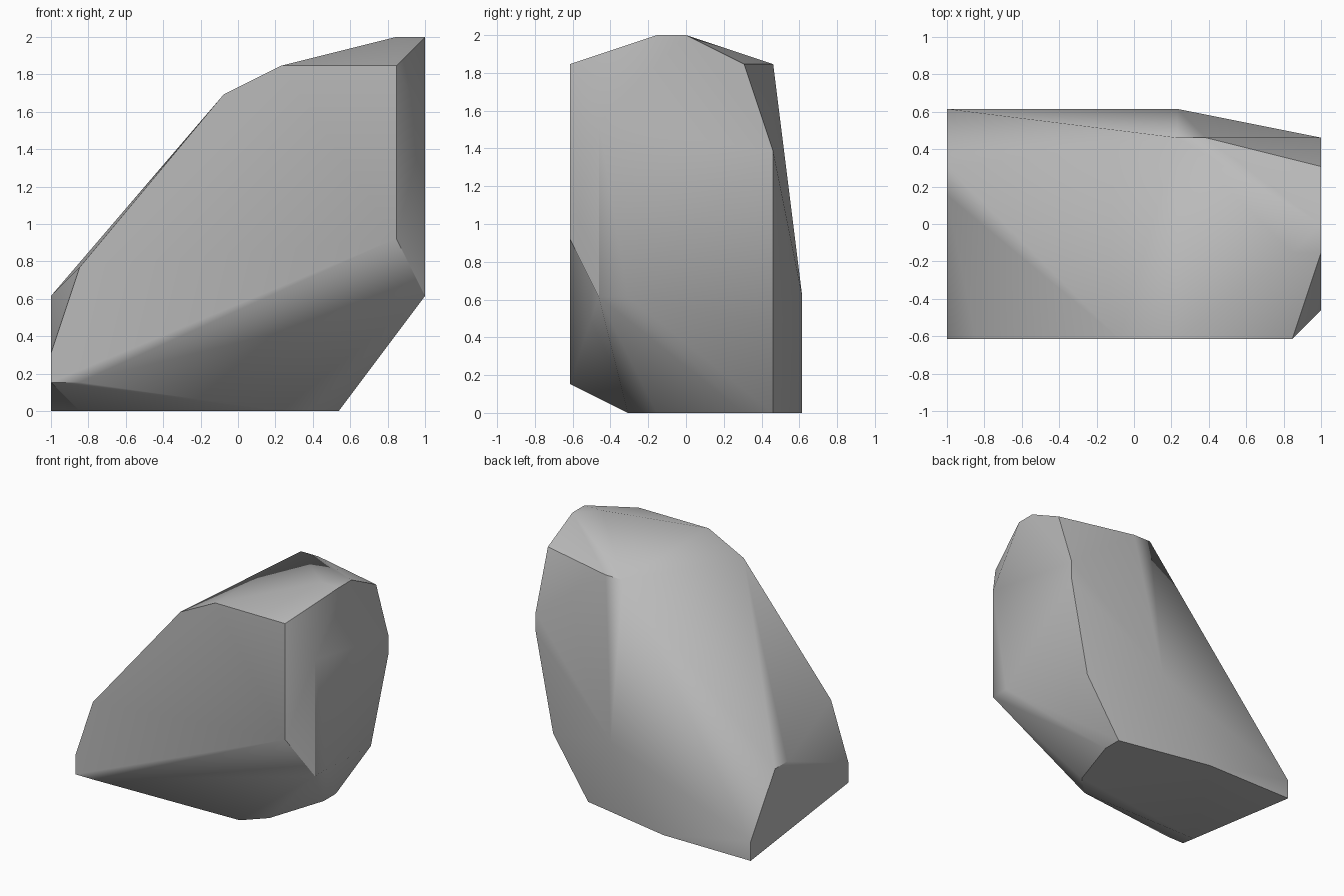
import bpy
import bmesh
import math

if "Cube" in bpy.data.objects:
    bpy.data.objects.remove(bpy.data.objects["Cube"], do_unlink=True)

UNIT = 2 / 13  # corners lie on a lattice of 13 x 8 x 13 cells

stone = bpy.data.materials.new("grey stone")
stone.use_nodes = True
colour = (0.5, 0.5, 0.5, 1)
stone.diffuse_color = colour
stone.node_tree.nodes["Principled BSDF"].inputs["Base Color"].default_value = colour

# Corners of the boulder, grouped by the side they belong to
front = [(0, 0, 1), (1, 0, 1), (0, 0, 2), (1, 0, 5), (6, 0, 11),
         (8, 0, 12), (12, 0, 12), (12, 0, 6)]
right_end = [(13, 1, 4), (13, 2, 4), (13, 1, 10), (13, 3, 13), (13, 4, 13),
             (13, 6, 12), (13, 7, 9), (13, 7, 8), (12, 7, 3)]
top = [(12, 3, 13), (9, 7, 12), (8, 7, 12)]
left_end = [(0, 5, 4), (0, 6, 4), (0, 8, 1), (0, 8, 0)]
back = [(8, 8, 4), (5, 8, 0)]
base = [(1, 2, 0), (8, 2, 0), (9, 3, 0), (10, 6, 0), (10, 7, 0)]

# Wrap the corners in a convex skin
bm = bmesh.new()
for i, j, k in front + right_end + top + left_end + back + base:
    bm.verts.new(((i - 6.5) * UNIT, (j - 4) * UNIT, k * UNIT))
bmesh.ops.convex_hull(bm, input=bm.verts)
loose = [v for v in bm.verts if not v.link_faces]
bmesh.ops.delete(bm, geom=loose, context='VERTS')
bmesh.ops.dissolve_limit(bm, angle_limit=math.radians(0.5),
                         verts=bm.verts, edges=bm.edges)
bmesh.ops.recalc_face_normals(bm, faces=bm.faces)

mesh = bpy.data.meshes.new("boulder")
bm.to_mesh(mesh)
bm.free()
mesh.materials.append(stone)
boulder = bpy.data.objects.new("boulder", mesh)
bpy.context.collection.objects.link(boulder)

# Soften the shallow ridges and keep the steep ones crisp
bpy.context.view_layer.objects.active = boulder
boulder.select_set(True)
bpy.ops.object.shade_smooth_by_angle(angle=math.radians(40))
